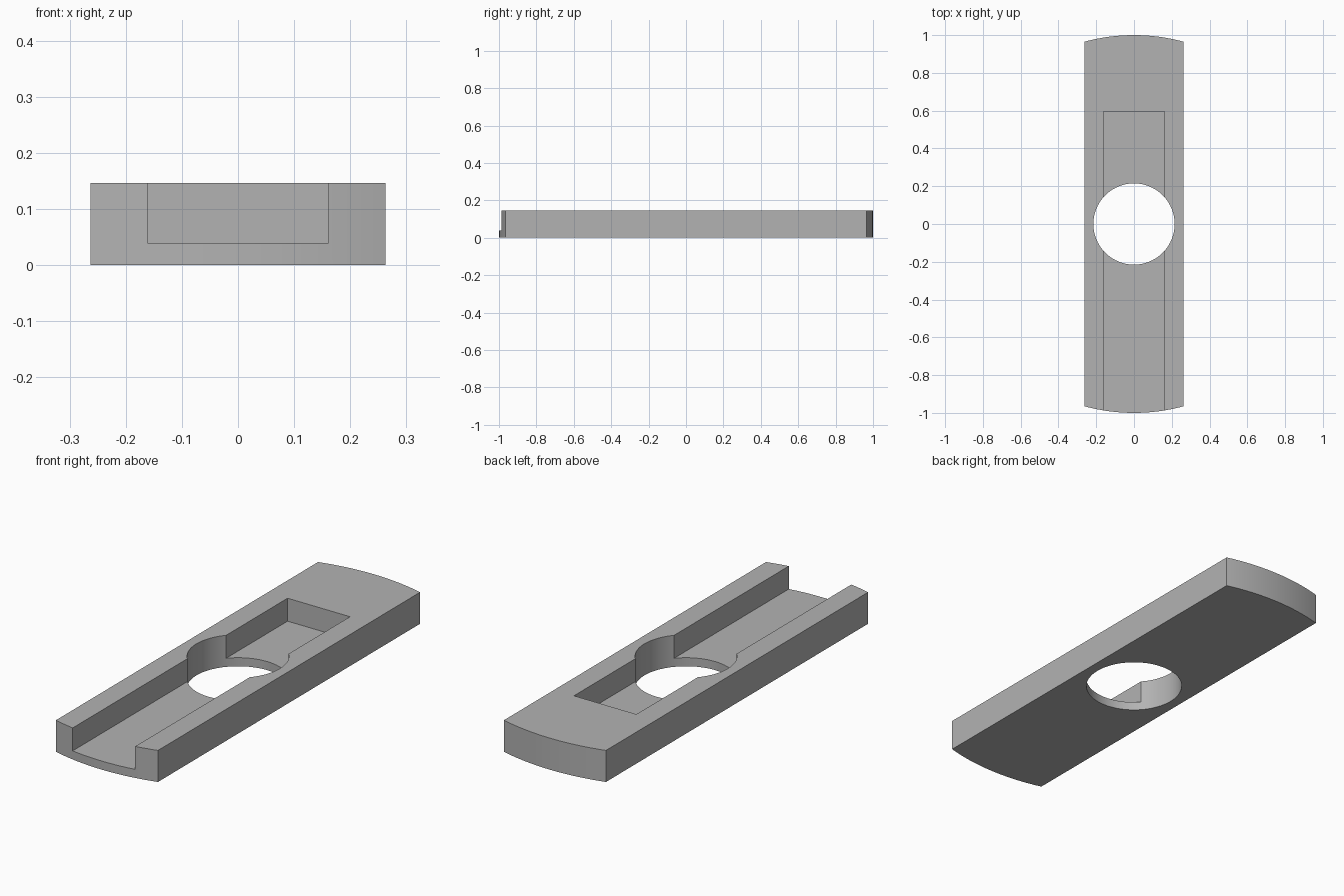
import bpy
import bmesh
from math import asin, sin, cos, pi, radians

if "Cube" in bpy.data.objects:
    bpy.data.objects.remove(bpy.data.objects["Cube"], do_unlink=True)

HALF_WIDTH = 0.263
HEIGHT = 0.147
FLOOR = 0.04
CHANNEL_HALF = 0.161
CHANNEL_END = 0.595
HOLE_RADIUS = 0.215

grey = bpy.data.materials.new("plain grey")
grey.use_nodes = True
colour = (0.45, 0.45, 0.45, 1)
grey.diffuse_color = colour
grey.node_tree.nodes["Principled BSDF"].inputs["Base Color"].default_value = colour


def prism(name, outline, bottom, top):
    """Extrude a flat outline between two heights."""
    bm = bmesh.new()
    face = bm.faces.new([bm.verts.new((x, y, bottom)) for x, y in outline])
    side = bmesh.ops.extrude_face_region(bm, geom=[face])["geom"]
    verts = [v for v in side if isinstance(v, bmesh.types.BMVert)]
    bmesh.ops.translate(bm, verts=verts, vec=(0, 0, top - bottom))
    bmesh.ops.recalc_face_normals(bm, faces=bm.faces)
    mesh = bpy.data.meshes.new(name)
    bm.to_mesh(mesh)
    bm.free()
    mesh.materials.append(grey)
    obj = bpy.data.objects.new(name, mesh)
    bpy.context.collection.objects.link(obj)
    return obj


def arc(radius, start, end, steps):
    angles = [start + (end - start) * i / steps for i in range(steps + 1)]
    return [(radius * cos(a), radius * sin(a)) for a in angles]


# Long plate with both ends rounded about its centre
spread = asin(HALF_WIDTH)
back_end = arc(1, pi / 2 - spread, pi / 2 + spread, 24)
plate = prism("slotted_plate", back_end + [(-x, -y) for x, y in back_end], 0, HEIGHT)

# Channel open at the front, and round hole through the middle
w = CHANNEL_HALF
channel = prism("channel_cutter",
                [(-w, -1.2), (w, -1.2), (w, CHANNEL_END), (-w, CHANNEL_END)], FLOOR, 0.3)
hole = prism("hole_cutter", arc(HOLE_RADIUS, 0, 2 * pi, 96)[:-1], -0.1, 0.3)

bpy.ops.object.select_all(action="DESELECT")
bpy.context.view_layer.objects.active = plate
plate.select_set(True)
for cutter in (channel, hole):
    cutter.hide_render = True
    cut = plate.modifiers.new(cutter.name, "BOOLEAN")
    cut.operation = "DIFFERENCE"
    cut.solver = "EXACT"
    cut.object = cutter
    bpy.ops.object.modifier_apply(modifier=cut.name)
    bpy.data.objects.remove(cutter, do_unlink=True)

# Smooth curved walls with crisp edges
bpy.ops.object.shade_smooth_by_angle(angle=radians(30))
